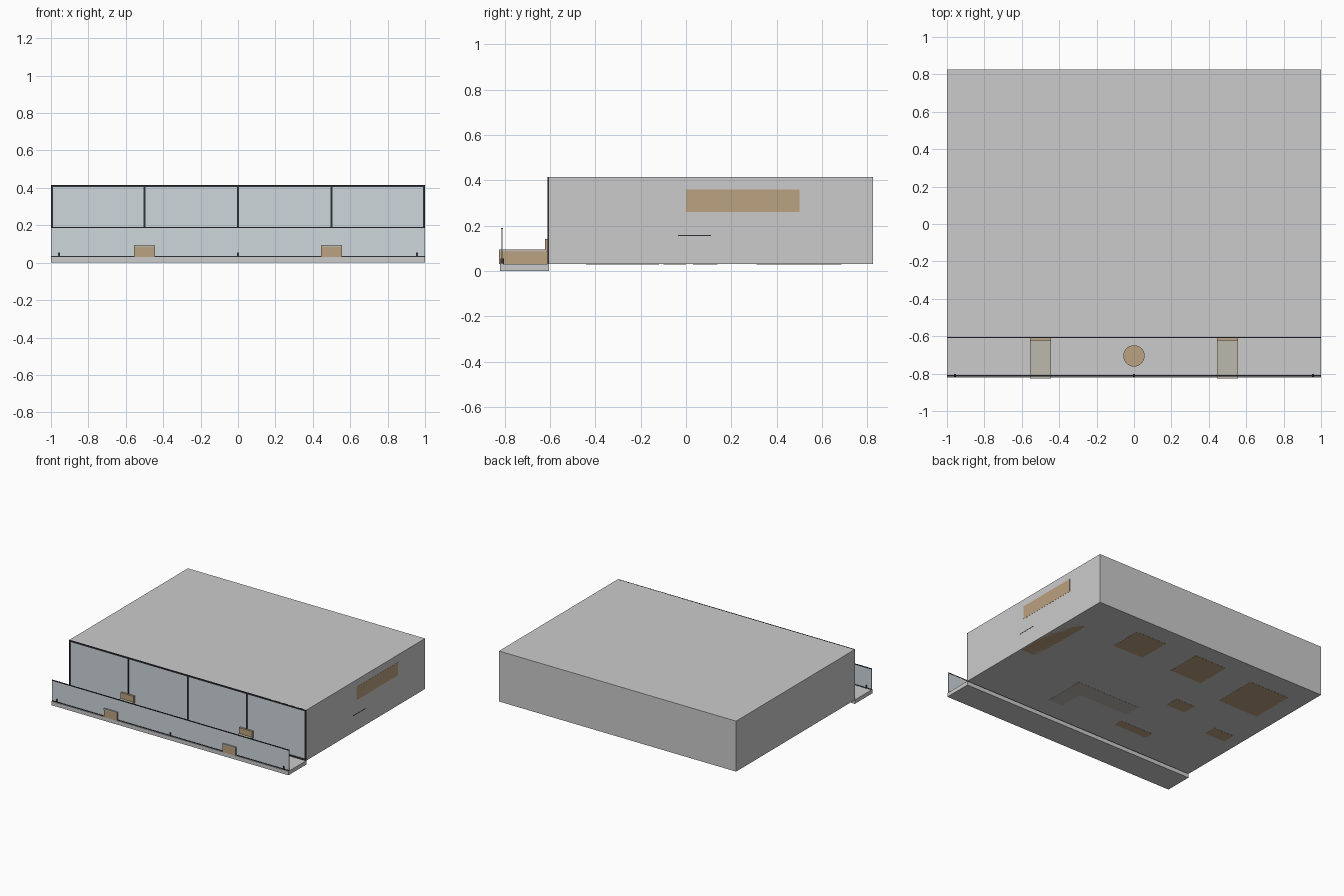
import bpy, bmesh, math

if "Cube" in bpy.data.objects:
    bpy.data.objects.remove(bpy.data.objects["Cube"])


def mat(name, rgb):
    m = bpy.data.materials.new(name)
    m.diffuse_color = (*rgb, 1)
    m.use_nodes = True
    m.node_tree.nodes["Principled BSDF"].inputs["Base Color"].default_value = m.diffuse_color
    return m


WALL = mat("plaster", (0.82, 0.82, 0.8))
WOOD = mat("wood", (0.5, 0.36, 0.22))
DARK = mat("dark_metal", (0.03, 0.03, 0.04))
GLASS = mat("pale_glass", (0.62, 0.68, 0.72))
FABRIC = mat("fabric", (0.5, 0.48, 0.42))


def finish(name, bm, m):
    me = bpy.data.meshes.new(name)
    bm.to_mesh(me)
    bm.free()
    ob = bpy.data.objects.new(name, me)
    bpy.context.collection.objects.link(ob)
    if m:
        me.materials.append(m)
    return ob


def box(name, x, y, z, m=None):
    """Box from (min, max) ranges on each axis."""
    bm = bmesh.new()
    bmesh.ops.create_cube(bm, size=1)
    for v in bm.verts:
        v.co = [r[0] if c < 0 else r[1] for c, r in zip(v.co, (x, y, z))]
    return finish(name, bm, m)


FRONT, BACK, FLOOR, TOP = -0.605, 0.825, 0.03, 0.415
T = 0.008

# Building shell
box("floor", (-1, 1), (FRONT, BACK), (FLOOR, FLOOR + T), WALL)
box("ceiling", (-1, 1), (FRONT, BACK), (TOP - T, TOP), WALL)
box("back_wall", (-1, 1), (BACK - T, BACK), (FLOOR + T, TOP - T), WALL)
for side, x in (("left", (-1, -1 + T)), ("right", (1 - T, 1))):
    box(side + "_wall", x, (FRONT, BACK - T), (FLOOR + T, TOP - T), WALL)

# Window wall: four panes in a dark frame
box("window_glass", (-0.995, 0.995), (FRONT, FRONT + 0.003), (FLOOR, TOP - 0.002), GLASS)
for i in range(5):
    x = max(-0.995, min(0.995, -1 + i * 0.5))
    box("window_mullion", (x - 0.005, x + 0.005), (FRONT - 0.005, FRONT + 0.005), (FLOOR, TOP), DARK)
for name, z in (("window_head", TOP - 0.01), ("window_sill", FLOOR)):
    box(name, (-1, 1), (FRONT - 0.005, FRONT + 0.005), (z, z + 0.01), DARK)

# Balcony slab, glass railing, rails and clamps
box("balcony_slab", (-1, 1), (-0.82, FRONT), (0, FLOOR), WALL)
box("railing_glass", (-1, 1), (-0.813, -0.809), (FLOOR, 0.187), GLASS)
box("railing_top", (-1, 1), (-0.815, -0.807), (0.185, 0.19), DARK)
box("railing_base", (-1, 1), (-0.815, -0.807), (FLOOR, 0.036), DARK)
for x in (-0.957, 0, 0.957):
    box("railing_clamp", (x - 0.005, x + 0.005), (-0.818, -0.803), (FLOOR, 0.055), DARK)

# Balcony loungers and round table
for x in (-0.5, 0.5):
    w = (x - 0.055, x + 0.055)
    box("lounger_base", w, (-0.824, -0.61), (FLOOR, 0.085), WOOD)
    box("lounger_cushion", w, (-0.825, -0.62), (0.085, 0.095), FABRIC)
    box("lounger_back", w, (-0.622, -0.607), (0.085, 0.14), WOOD)
bm = bmesh.new()
bmesh.ops.create_cone(bm, cap_ends=True, segments=32, radius1=0.057, radius2=0.057, depth=0.055)
bmesh.ops.translate(bm, verts=bm.verts, vec=(0, -0.705, FLOOR + 0.0275))
table = finish("balcony_table", bm, WOOD)
bpy.context.view_layer.objects.active = table
table.select_set(True)
bpy.ops.object.shade_smooth_by_angle(angle=math.radians(30))

# Kitchen along the right wall, upper cabinets showing through it
box("upper_cabinet", (0.9, 1.001), (0.0, 0.5), (0.26, 0.36), WOOD)
box("base_cabinet", (0.86, 0.99), (-0.03, 0.5), (FLOOR, 0.15), WOOD)
box("countertop", (0.85, 1.001), (-0.035, 0.11), (0.153, 0.158), DARK)

# Room furniture standing on the floor, feet flush with its underside
Z0 = FLOOR - 0.001
for x, y, w, d in ((0.41, 0.55, 0.26, 0.25), (-0.12, 0.55, 0.27, 0.27), (-0.68, 0.48, 0.34, 0.34)):
    xs, ys = (x - w / 2, x + w / 2), (y - d / 2, y + d / 2)
    box("bed_frame", xs, ys, (Z0, 0.07), WOOD)
    box("mattress", xs, ys, (0.07, 0.1), FABRIC)
    box("headboard", xs, (ys[1], ys[1] + 0.015), (FLOOR + T, 0.16), WOOD)
box("sofa_seat", (-0.14, 0.4), (-0.25, -0.12), (Z0, 0.09), FABRIC)
box("sofa_chaise", (0.28, 0.4), (-0.44, -0.25), (Z0, 0.09), FABRIC)
box("media_unit", (-0.45, -0.17), (-0.41, -0.34), (Z0, 0.09), WOOD)
box("sideboard", (-0.43, -0.27), (0.03, 0.14), (Z0, 0.11), WOOD)
box("bench", (-0.9, -0.73), (-0.1, 0.0), (Z0, 0.1), WOOD)
